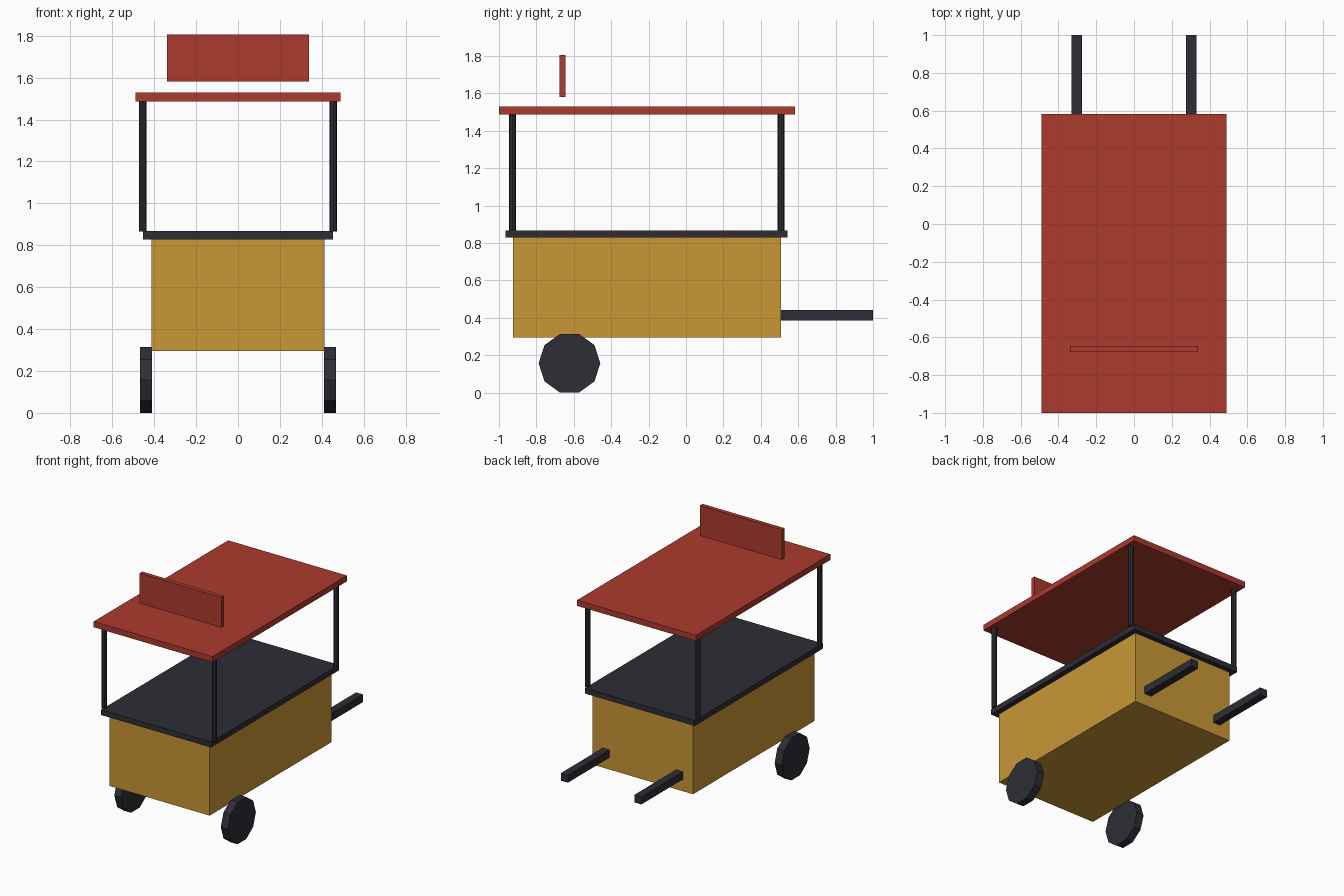
import bpy, math

if "Cube" in bpy.data.objects:
    bpy.data.objects.remove(bpy.data.objects["Cube"])


def material(name, rgb):
    m = bpy.data.materials.new(name)
    m.diffuse_color = (*rgb, 1)
    m.use_nodes = True
    m.node_tree.nodes["Principled BSDF"].inputs["Base Color"].default_value = m.diffuse_color
    return m


RED = material("red_paint", (0.413, 0.042, 0.027))
YELLOW = material("mustard_paint", (0.584, 0.309, 0.036))
DARK = material("dark_metal", (0.026, 0.026, 0.036))


def box(name, mat, x, y, z):
    """Box from (min, max) ranges along each axis."""
    centre = [(a + b) / 2 for a, b in (x, y, z)]
    bpy.ops.mesh.primitive_cube_add(size=1, location=centre)
    o = bpy.context.object
    o.name = name
    o.scale = [b - a for a, b in (x, y, z)]
    bpy.ops.object.transform_apply(location=False, rotation=False, scale=True)
    o.data.materials.append(mat)
    return o


def cylinder(name, mat, sides, radius, depth, location, rotation=(0, 0, 0)):
    bpy.ops.mesh.primitive_cylinder_add(vertices=sides, radius=radius, depth=depth,
                                        location=location, rotation=rotation)
    o = bpy.context.object
    o.name = name
    o.data.materials.append(mat)
    return o


# Cart body, counter, roof and sign board
box("cart_body", YELLOW, (-0.414, 0.414), (-0.925, 0.508), (0.295, 0.828))
box("counter", DARK, (-0.453, 0.453), (-0.964, 0.544), (0.828, 0.868))
box("roof", RED, (-0.49, 0.49), (-1.0, 0.583), (1.486, 1.529))
box("sign_board", RED, (-0.338, 0.338), (-0.677, 0.0 - 0.645), (1.581, 1.806))

for side, s in (("left", -1), ("right", 1)):
    # Roof posts
    for end, y in (("front", -0.927), ("back", 0.508)):
        cylinder(f"{end}_{side}_post", DARK, 8, 0.0185, 0.62, (s * 0.455, y, 1.176))
    # Ten-sided wheel, flat on the ground
    cylinder(f"{side}_wheel", DARK, 10, 0.165, 0.058, (s * 0.439, -0.623, 0.157),
             (0, math.pi / 2, 0))
    # Push handle
    box(f"{side}_handle", DARK, (s * 0.303 - 0.029, s * 0.303 + 0.029),
        (0.508, 1.0), (0.385, 0.441))
